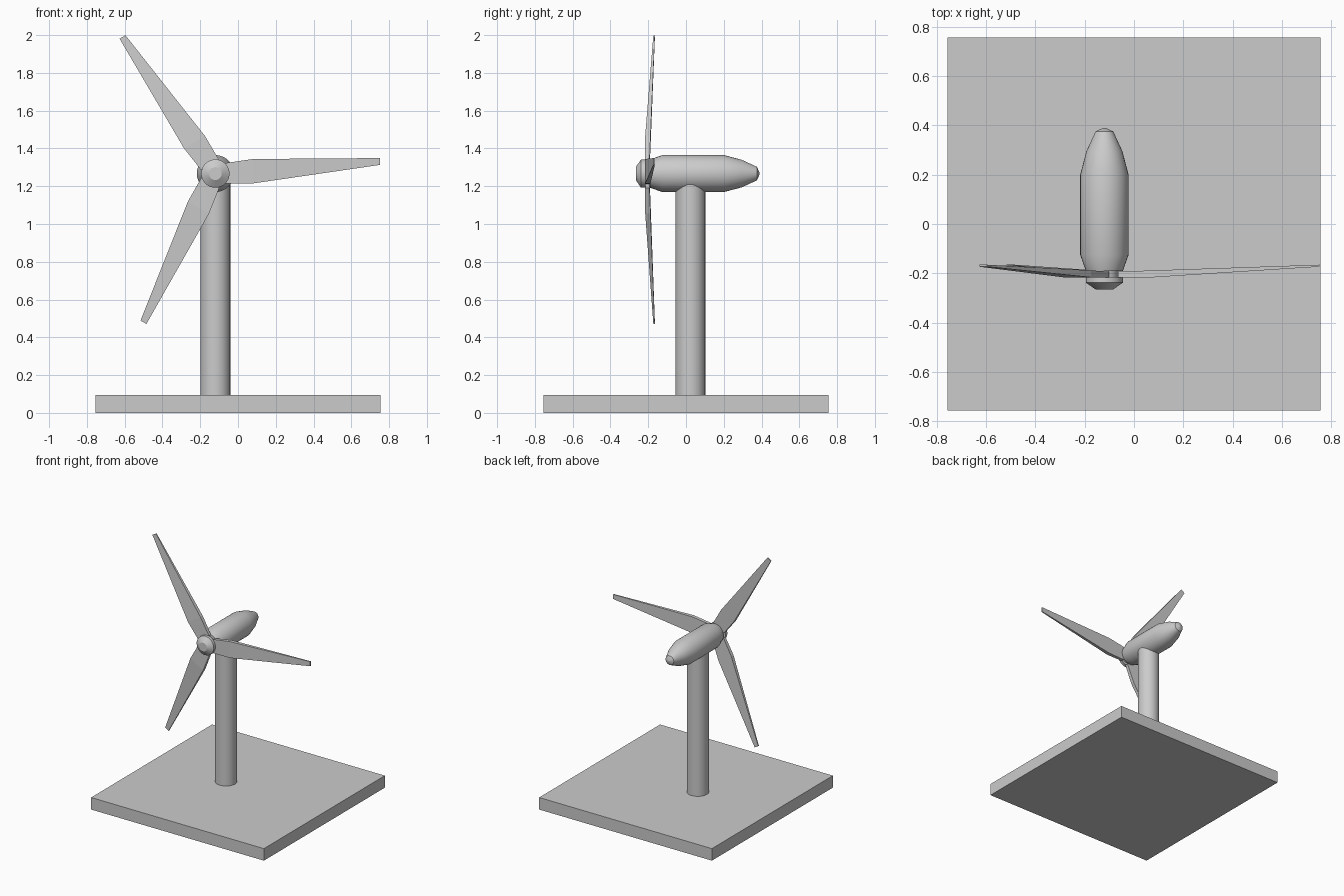
import bpy
import bmesh
from math import cos, sin, pi, radians
from mathutils import Matrix, Vector

cube = bpy.data.objects.get("Cube")
if cube:
    bpy.data.objects.remove(cube, do_unlink=True)

AXIS_X, AXIS_Z = -0.12, 1.267  # rotor axis, running along y
SIDES = 32

grey = bpy.data.materials.new("light_grey")
grey.use_nodes = True
GREY = (0.6, 0.6, 0.6, 1)
grey.diffuse_color = GREY
grey.node_tree.nodes["Principled BSDF"].inputs["Base Color"].default_value = GREY


def finish(bm, name, smooth=False):
    """Turn a bmesh into a named, coloured object."""
    bmesh.ops.recalc_face_normals(bm, faces=bm.faces)
    mesh = bpy.data.meshes.new(name)
    bm.to_mesh(mesh)
    bm.free()
    mesh.materials.append(grey)
    obj = bpy.data.objects.new(name, mesh)
    bpy.context.collection.objects.link(obj)
    if smooth:
        bpy.ops.object.select_all(action='DESELECT')
        obj.select_set(True)
        bpy.context.view_layer.objects.active = obj
        bpy.ops.object.shade_smooth_by_angle(angle=radians(30))
    return obj


def lathe(name, profile):
    """Spin (y, radius) pairs around the rotor axis."""
    bm = bmesh.new()
    rings = [[bm.verts.new((AXIS_X + r * cos(2 * pi * i / SIDES), y,
                            AXIS_Z + r * sin(2 * pi * i / SIDES)))
              for i in range(SIDES)] for y, r in profile]
    for a, b in zip(rings, rings[1:]):
        for i in range(SIDES):
            j = (i + 1) % SIDES
            bm.faces.new((a[i], a[j], b[j], b[i]))
    bm.faces.new(rings[0])
    bm.faces.new(rings[-1])
    return finish(bm, name, smooth=True)


# Square base slab
bm = bmesh.new()
bmesh.ops.create_cube(bm, size=1, matrix=Matrix.Translation((0, 0, 0.0475))
                      @ Matrix.Diagonal((1.51, 1.51, 0.095, 1)))
finish(bm, "base")

# Tower, its top buried in the nacelle
bm = bmesh.new()
bmesh.ops.create_cone(bm, cap_ends=True, segments=SIDES, radius1=0.079, radius2=0.079,
                      depth=1.15, matrix=Matrix.Translation((AXIS_X, 0.023, 0.645)))
finish(bm, "tower", smooth=True)

# Nacelle with tapered tail
lathe("nacelle", [(-0.19, 0.075), (-0.125, 0.098), (0.2, 0.098),
                  (0.295, 0.073), (0.375, 0.036), (0.39, 0.004)])

# Hub: shaft neck, rim and blunt nose
lathe("hub", [(-0.17, 0.055), (-0.215, 0.055), (-0.215, 0.075), (-0.238, 0.075),
              (-0.266, 0.034)])

# Blades: (radius, lower edge, upper edge, front y, back y) at each station
STATIONS = [(0.055, -0.053, 0.056, -0.217, -0.193),
            (0.2, -0.052, 0.077, -0.216, -0.188),
            (0.872, 0.046, 0.082, -0.173, -0.165)]
for n, side in enumerate(("side", "upper", "lower")):
    turn = Matrix.Rotation(-n * 2 * pi / 3, 4, 'Y')
    place = Matrix.Translation((AXIS_X, 0, AXIS_Z)) @ turn
    bm = bmesh.new()
    loops = [[bm.verts.new(place @ Vector((r, y, z)))
              for y, z in ((front, lo), (front, hi), (back, hi), (back, lo))]
             for r, lo, hi, front, back in STATIONS]
    for a, b in zip(loops, loops[1:]):
        for i in range(4):
            j = (i + 1) % 4
            bm.faces.new((a[i], a[j], b[j], b[i]))
    bm.faces.new(loops[0])
    bm.faces.new(loops[-1])
    finish(bm, side + "_blade")
